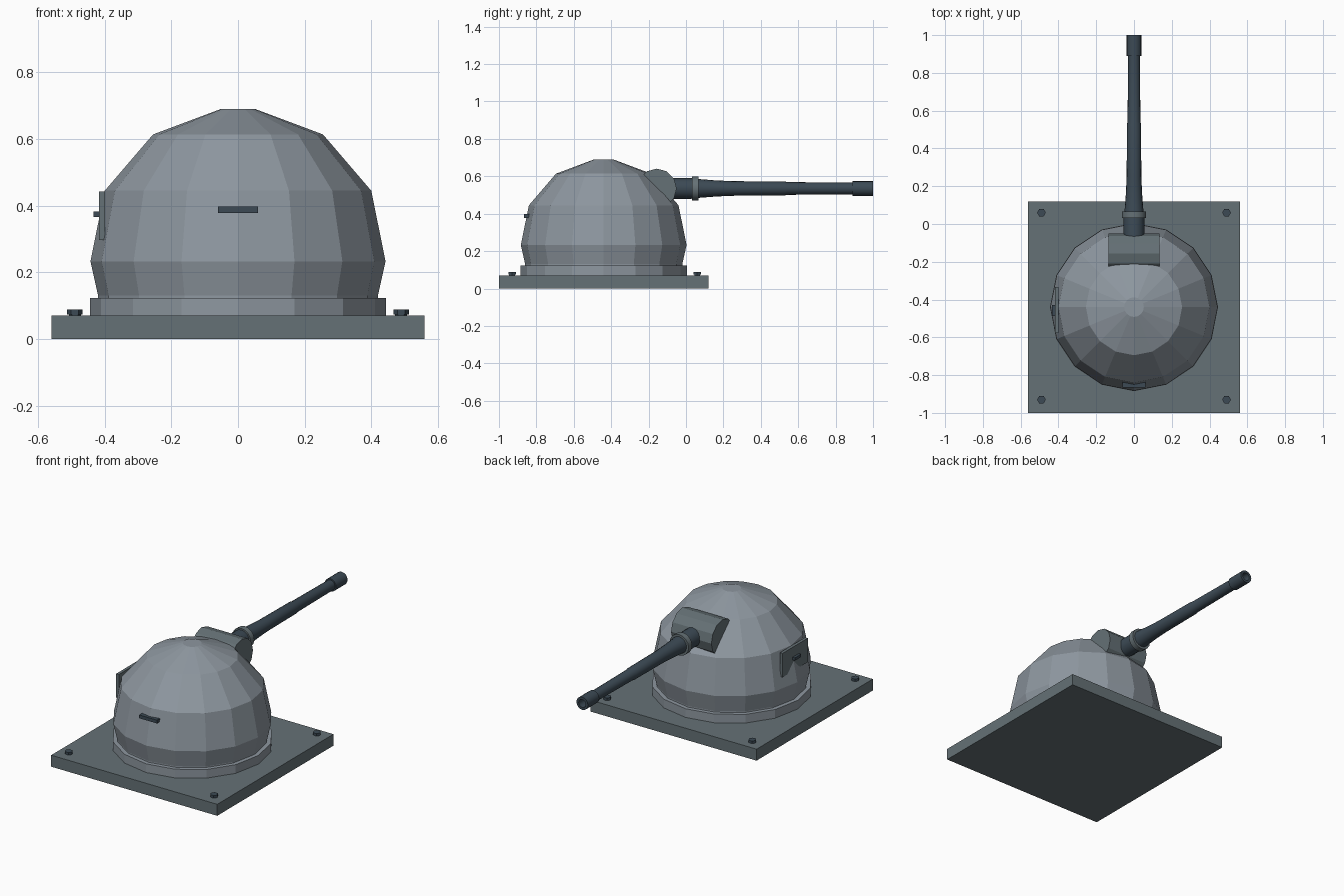
import bpy
from math import pi, sin, cos, radians

old = bpy.data.objects.get("Cube")
if old:
    bpy.data.objects.remove(old, do_unlink=True)

DOME_Y = -0.44
GUN_Z = 0.535


def material(name, rgb):
    m = bpy.data.materials.new(name)
    m.use_nodes = True
    m.diffuse_color = (*rgb, 1)
    m.node_tree.nodes["Principled BSDF"].inputs["Base Color"].default_value = (*rgb, 1)
    return m


light_grey = material("light grey armour", (0.27, 0.31, 0.35))
green_grey = material("green grey plate", (0.13, 0.165, 0.18))
gun_steel = material("dark gun steel", (0.045, 0.068, 0.09))


def lathe(name, profile, sides, centre, mat, axis="z", turn=0.0, closed=False):
    """Spin (radius, height) points; closed joins the last ring to the first."""
    place = {"z": lambda a, b, h: (a, b, h),
             "y": lambda a, b, h: (a, h, -b),
             "x": lambda a, b, h: (h, a, b)}[axis]
    verts, faces = [], []
    for r, h in profile:
        for i in range(sides):
            t = turn + 2 * pi * i / sides
            verts.append(place(r * cos(t), r * sin(t), h))
    n = len(profile)
    for k in range(n if closed else n - 1):
        a, b = k * sides, (k + 1) % n * sides
        for i in range(sides):
            j = (i + 1) % sides
            faces.append((a + i, a + j, b + j, b + i))
    if not closed:
        faces.append(tuple(reversed(range(sides))))
        faces.append(tuple(range((n - 1) * sides, n * sides)))
    mesh = bpy.data.meshes.new(name)
    mesh.from_pydata(verts, [], faces)
    mesh.materials.append(mat)
    ob = bpy.data.objects.new(name, mesh)
    ob.location = centre
    bpy.context.collection.objects.link(ob)
    return ob


def box(name, low, high, mat):
    bpy.ops.mesh.primitive_cube_add(size=1, location=[(a + b) / 2 for a, b in zip(low, high)])
    ob = bpy.context.object
    ob.name = name
    ob.scale = [b - a for a, b in zip(low, high)]
    ob.data.materials.append(mat)
    return ob


def smooth(ob):
    bpy.ops.object.select_all(action="DESELECT")
    ob.select_set(True)
    bpy.context.view_layer.objects.active = ob
    bpy.ops.object.shade_smooth_by_angle(angle=radians(35))


# Base plate with a bolt at each corner
box("base_plate", (-0.56, -1, 0), (0.56, 0.12, 0.07), green_grey)
for side, x in (("right", -0.49), ("left", 0.49)):
    for end, y in (("front", -0.93), ("back", 0.06)):
        lathe(f"bolt_{end}_{side}", [(0.018, 0.06), (0.018, 0.074), (0.023, 0.074), (0.023, 0.088)],
              6, (x, y, 0), gun_steel)

# Turret ring and faceted dome
lathe("turret_ring", [(0.445, 0.065), (0.445, 0.123)], 16, (0, DOME_Y, 0), light_grey)
lathe("dome", [(0.42, 0.12), (0.42, 0.13), (0.443, 0.233), (0.4, 0.445), (0.255, 0.614), (0.052, 0.69)],
      16, (0, DOME_Y, 0), light_grey)

# Gun mantlet lying across the dome
lathe("mantlet", [(0.106, -0.136), (0.106, 0.136)], 12, (0, -0.156, GUN_Z), green_grey, axis="x")

# Barrel with stepped taper, collar and hollow muzzle
barrel = lathe("barrel", [(0.055, -0.2), (0.055, 0.03), (0.05, 0.07), (0.043, 0.16), (0.039, 0.25),
                          (0.037, 0.53), (0.034, 0.54), (0.031, 0.92)],
               16, (0, 0, GUN_Z), gun_steel, axis="y")
collar = lathe("barrel_collar", [(0.064, 0.032), (0.064, 0.066)], 16, (0, 0, GUN_Z), green_grey, axis="y")
muzzle = lathe("muzzle", [(0.039, 0.89), (0.039, 1.0), (0.024, 1.0), (0.024, 0.93), (0.02, 0.89)],
               16, (0, 0, GUN_Z), gun_steel, axis="y", closed=True)
for part in (barrel, collar, muzzle):
    smooth(part)

# Vision slit on the front, hatch with handle on the right
box("vision_slit", (-0.06, -0.866, 0.378), (0.06, -0.835, 0.398), gun_steel)
box("side_hatch", (-0.418, -0.577, 0.297), (-0.4, -0.333, 0.443), green_grey)
box("hatch_handle", (-0.434, -0.488, 0.366), (-0.415, -0.43, 0.383), gun_steel)
